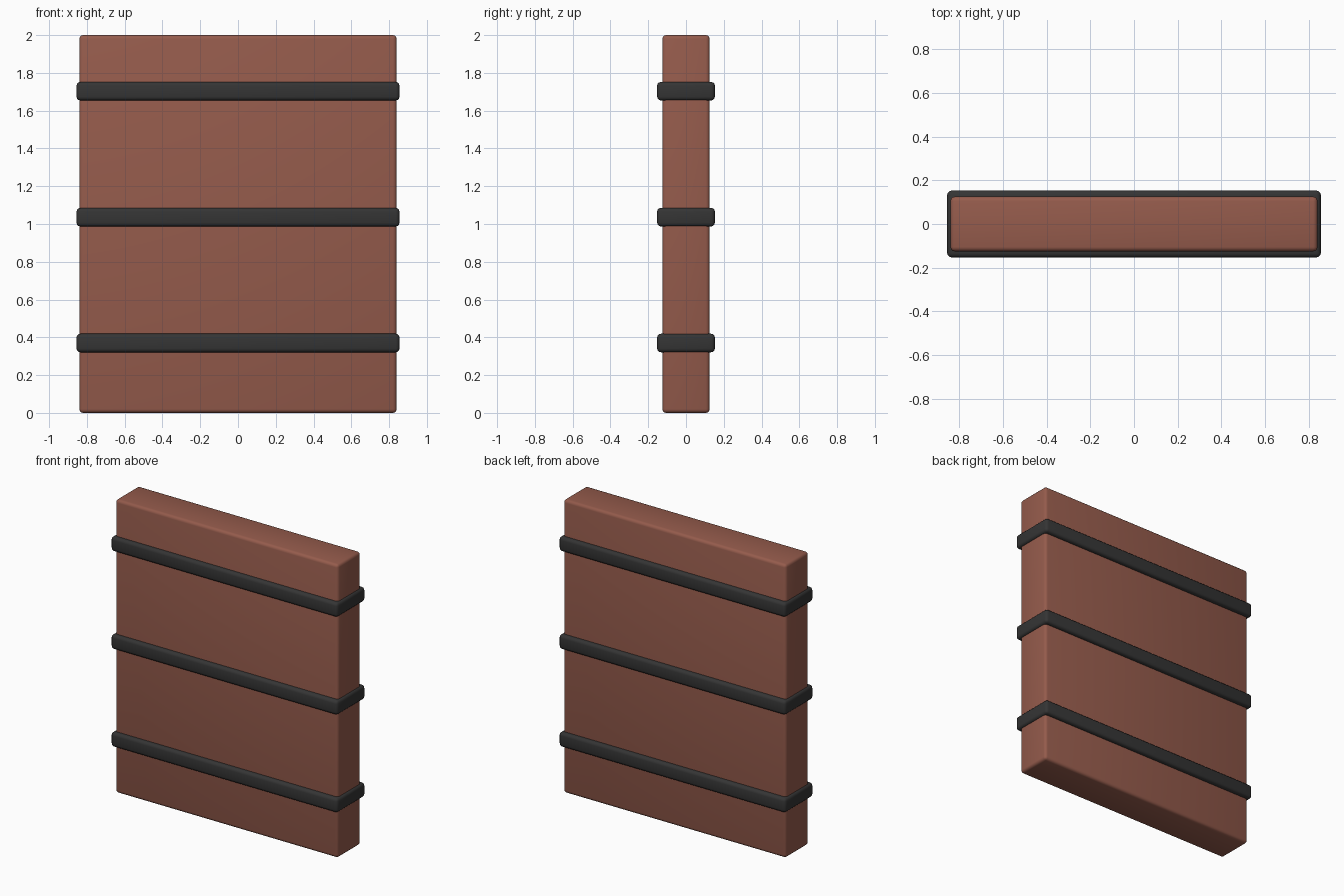
import bpy

if "Cube" in bpy.data.objects:
    bpy.data.objects.remove(bpy.data.objects["Cube"])


def material(name, rgb):
    m = bpy.data.materials.new(name)
    m.diffuse_color = (*rgb, 1.0)
    m.use_nodes = True
    m.node_tree.nodes["Principled BSDF"].inputs["Base Color"].default_value = m.diffuse_color
    return m


def rounded_box(name, size, z, bevel, mat):
    bpy.ops.mesh.primitive_cube_add(size=1, location=(0, 0, z))
    ob = bpy.context.object
    ob.name = name
    ob.scale = size
    bpy.ops.object.transform_apply(location=False, rotation=False, scale=True)
    ob.data.materials.append(mat)
    mod = ob.modifiers.new("rounded_edges", "BEVEL")
    mod.width = bevel
    mod.segments = 3
    bpy.ops.object.modifier_apply(modifier=mod.name)
    bpy.ops.object.shade_smooth_by_angle()
    return ob


brown = material("red brown wood", (0.30, 0.105, 0.072))
iron = material("dark iron", (0.035, 0.035, 0.035))

# Upright slab
rounded_box("slab", (1.68, 0.25, 2.0), 1.0, 0.02, brown)

# Three straps wrapped around the slab
for i, z in enumerate((0.37, 1.036, 1.703)):
    rounded_box(f"strap_{i + 1}", (1.71, 0.306, 0.098), z, 0.02, iron)
